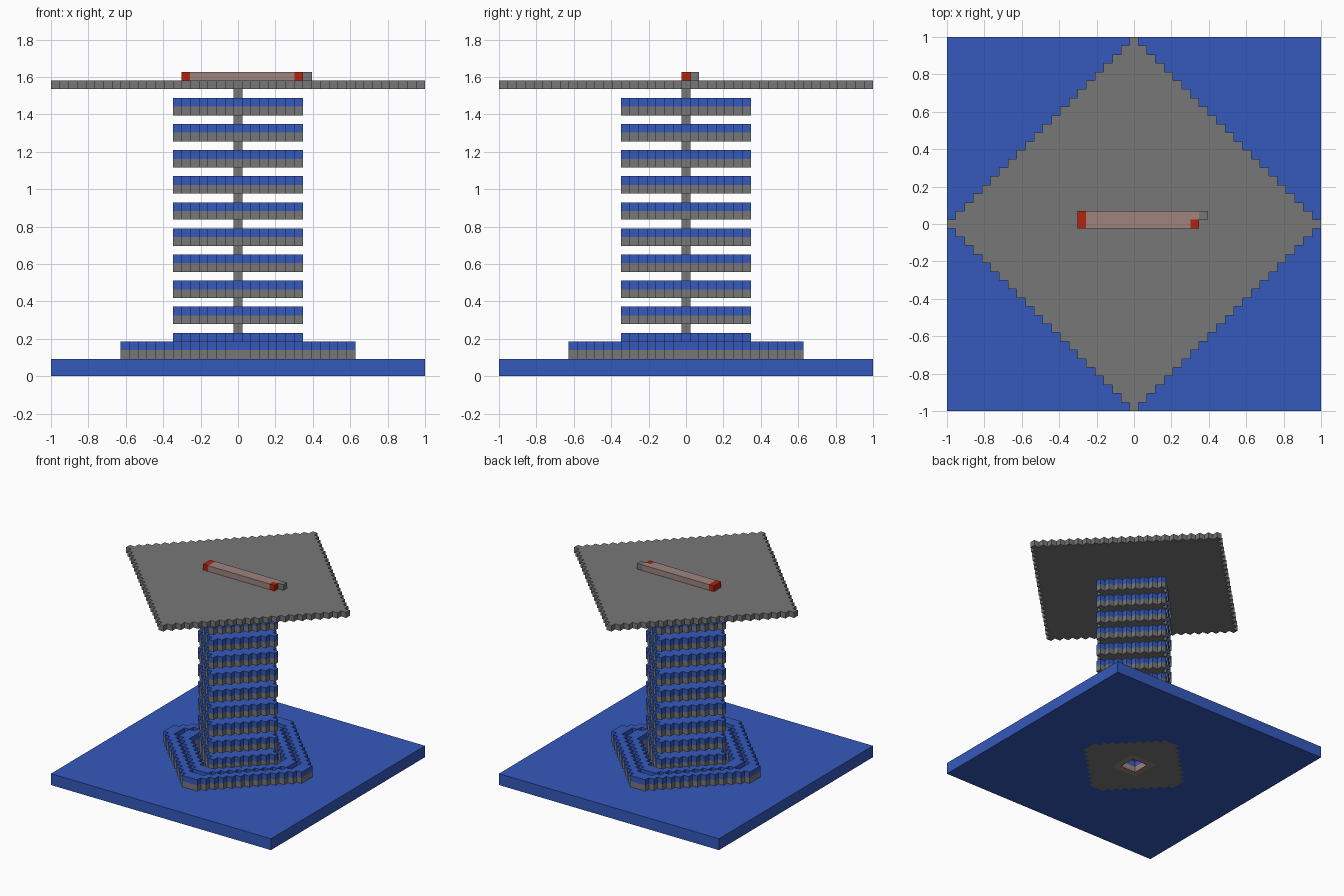
import bpy, bmesh

cube = bpy.data.objects.get("Cube")
if cube:
    bpy.data.objects.remove(cube, do_unlink=True)

HALF = 21                    # cells either side of the middle one
U = 2 / (2 * HALF + 1)       # size of one cell


def material(name, rgb):
    m = bpy.data.materials.new(name)
    m.use_nodes = True
    m.diffuse_color = (*rgb, 1)
    m.node_tree.nodes["Principled BSDF"].inputs["Base Color"].default_value = (*rgb, 1)
    return m


blue = material("blue", (0.036, 0.1, 0.5))
grey = material("grey", (0.185, 0.185, 0.185))
red = material("red", (0.45, 0.017, 0.005))
pink = material("dusty pink", (0.34, 0.23, 0.21))


def layer(name, mat, low, high, inside):
    """Stepped slab between two cell heights, covering the cells that pass the rule."""
    span = range(-HALF, HALF + 1)
    cells = {(i, j) for i in span for j in span if inside(i, j)}
    bm = bmesh.new()
    verts = {}

    def corner(i, j, k):
        key = (i, j, k)
        if key not in verts:
            verts[key] = bm.verts.new(((i - 0.5) * U, (j - 0.5) * U, k * U))
        return verts[key]

    for i, j in sorted(cells):
        ring = [(i, j), (i + 1, j), (i + 1, j + 1), (i, j + 1)]
        bm.faces.new([corner(*p, high) for p in ring])
        bm.faces.new([corner(*p, low) for p in reversed(ring)])
        for side, (dx, dy) in enumerate([(0, -1), (1, 0), (0, 1), (-1, 0)]):
            if (i + dx, j + dy) not in cells:
                a, b = ring[side], ring[(side + 1) % 4]
                bm.faces.new([corner(*a, low), corner(*b, low),
                              corner(*b, high), corner(*a, high)])
    mesh = bpy.data.meshes.new(name)
    bm.to_mesh(mesh)
    bm.free()
    mesh.materials.append(mat)
    obj = bpy.data.objects.new(name, mesh)
    bpy.context.collection.objects.link(obj)


def diamond(n):
    return lambda i, j: abs(i) + abs(j) <= n


def square(i, j):
    return max(abs(i), abs(j))


def octagon(i, j):
    return max(abs(i) + abs(j) - 1, square(i, j))


# Base slab with an inlaid underside and a small central pit
layer("base_bottom", blue, 0, 1, lambda i, j: octagon(i, j) > 9)
layer("underside_inlay", grey, 0, 1, lambda i, j: octagon(i, j) <= 9 and square(i, j) > 2)
layer("pit_edge", pink, 0, 1, lambda i, j: square(i, j) == 2)
layer("base_top", blue, 1, 2, lambda i, j: square(i, j) > 1)

# Concentric low walls around the tower
for name, inner in (("outer_wall", 12), ("inner_wall", 9)):
    rule = lambda i, j: inner <= octagon(i, j) <= inner + 1
    layer(name + "_lower", grey, 2, 3, rule)
    layer(name + "_upper", blue, 3, 4, rule)

# Tower of stacked floors on a mast
layer("tower_footing", grey, 2, 3, diamond(7))
for n in range(10):
    z = 3 + 3 * n
    layer(f"floor_{n + 1}_lower", grey, z, z + 1, diamond(7))
    layer(f"floor_{n + 1}_upper", blue, z + 1, z + 2, diamond(7))
    layer(f"mast_{n + 1}", grey, z + 2, z + 3, diamond(0))

# Wide roof plate
layer("roof", grey, 33, 34, diamond(HALF))

# Bar lying on the roof
layer("bar_body", pink, 34, 35,
      lambda i, j: (j == 0 and -5 <= i <= 6) or (j == 1 and -5 <= i <= 7))
layer("bar_end", red, 34, 35, lambda i, j: i == -6 and j in (0, 1))
layer("bar_tip", red, 34, 35, lambda i, j: i == 7 and j == 0)
layer("bar_stub", grey, 34, 35, lambda i, j: i == 8 and j == 1)
